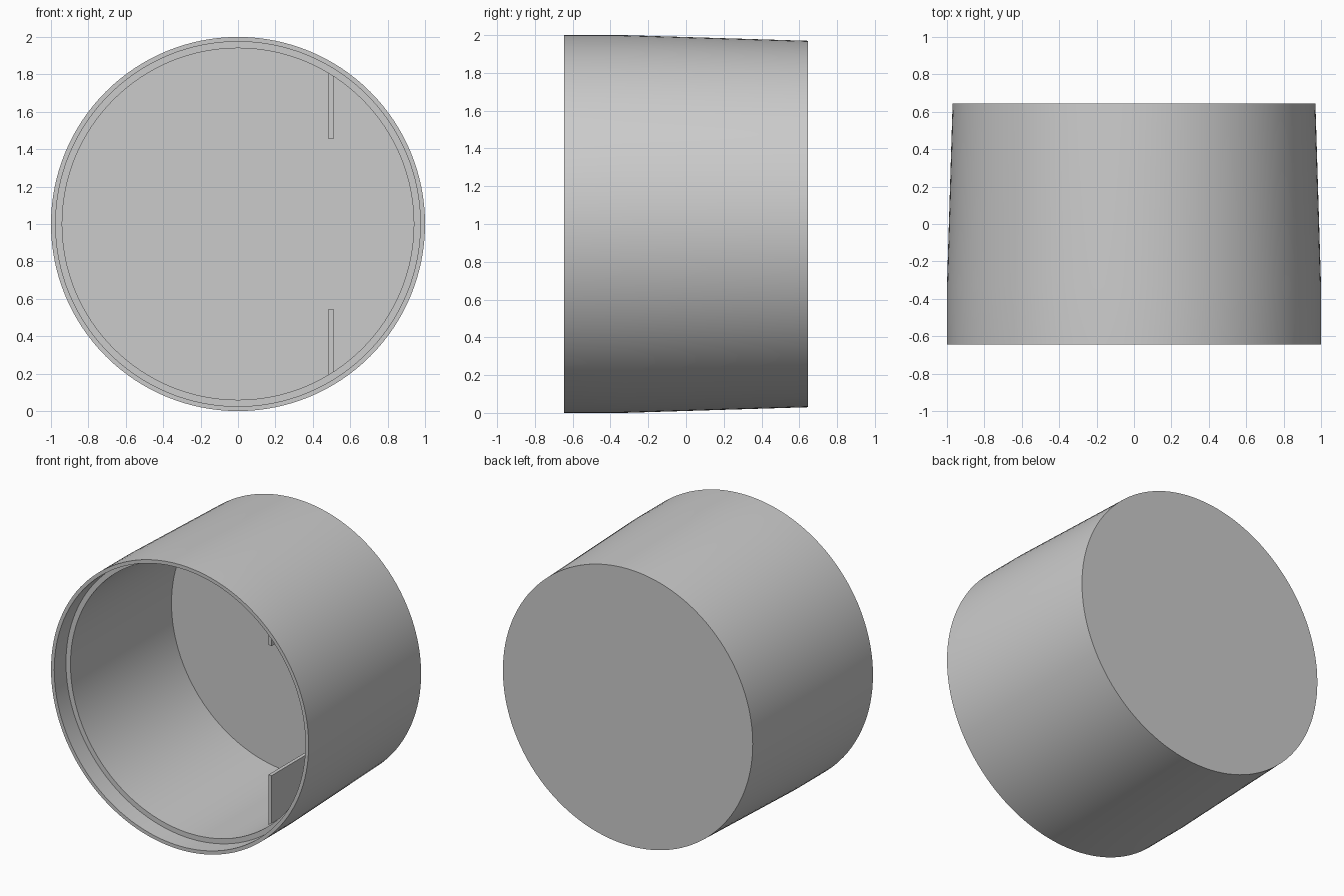
import bpy, bmesh, math
from mathutils import Matrix

cube = bpy.data.objects.get("Cube")
if cube:
    bpy.data.objects.remove(cube, do_unlink=True)

SEGMENTS = 128
FRONT, BACK = -0.645, 0.645
FLOOR = 0.605
BORE = 0.94

grey = bpy.data.materials.new("plain_grey")
grey.use_nodes = True
colour = (0.6, 0.6, 0.6, 1)
grey.diffuse_color = colour
grey.node_tree.nodes["Principled BSDF"].inputs["Base Color"].default_value = colour


def finish(bm, name):
    bmesh.ops.recalc_face_normals(bm, faces=bm.faces)
    mesh = bpy.data.meshes.new(name)
    bm.to_mesh(mesh)
    bm.free()
    mesh.materials.append(grey)
    obj = bpy.data.objects.new(name, mesh)
    bpy.context.collection.objects.link(obj)
    return obj


def lathe(name, profile):
    """Turn (radius, y) points about the y axis through z = 1, capping both ends."""
    bm = bmesh.new()
    rings = []
    for r, y in profile:
        angles = [2 * math.pi * i / SEGMENTS for i in range(SEGMENTS)]
        rings.append([bm.verts.new((r * math.cos(a), y, 1 + r * math.sin(a))) for a in angles])
    for a, b in zip(rings, rings[1:]):
        for i in range(SEGMENTS):
            j = (i + 1) % SEGMENTS
            bm.faces.new((a[i], a[j], b[j], b[i]))
    bm.faces.new(rings[0])
    bm.faces.new(rings[-1])
    return finish(bm, name)


# Cup: closed back, tapered wall, open front with a stepped lid seat
cup = lathe("cup_shell", [
    (0.97, BACK), (1.0, -0.33), (1.0, FRONT),
    (0.975, FRONT), (0.975, FRONT + 0.13),
    (BORE, FRONT + 0.13), (BORE, FLOOR),
])
bpy.context.view_layer.objects.active = cup
cup.select_set(True)
bpy.ops.object.shade_smooth_by_angle(angle=math.radians(30))


# Upper and lower ribs: thin plates whose outer edge follows the bore
def rib(name, side):
    x0, x1, tip = 0.485, 0.51, 0.455
    outline = [(x0, tip), (x1, tip)]
    outline += [(x, math.sqrt((BORE + 0.005) ** 2 - x * x)) for x in (x1, x0)]
    bm = bmesh.new()
    face = bm.faces.new([bm.verts.new((x, -0.355, 1 + side * z)) for x, z in outline])
    result = bmesh.ops.extrude_face_region(bm, geom=[face], use_keep_orig=True)
    moved = [v for v in result["geom"] if isinstance(v, bmesh.types.BMVert)]
    bmesh.ops.transform(bm, matrix=Matrix.Translation((0, FLOOR + 0.36, 0)), verts=moved)
    finish(bm, name)


rib("upper_rib", 1)
rib("lower_rib", -1)
